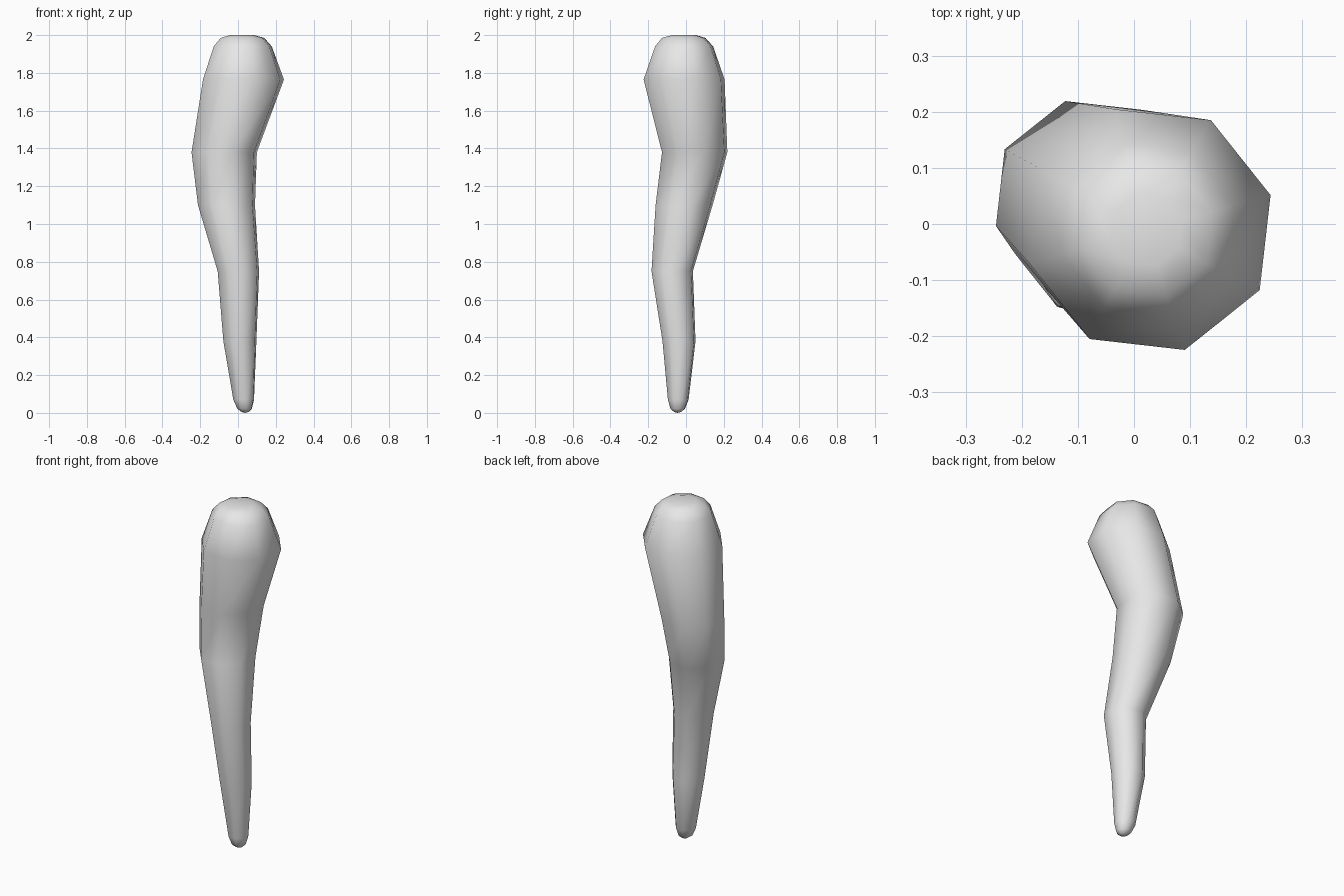
import bpy, bmesh
from math import cos, sin, radians, tau

cube = bpy.data.objects.get("Cube")
if cube:
    bpy.data.objects.remove(cube, do_unlink=True)

SIDES = 8
TWIST = radians(16)

# Cross-sections from tip to head: height, centre x, centre y, radius
SECTIONS = [
    (0.005, 0.038, -0.044, 0.020),
    (0.022, 0.035, -0.044, 0.040),
    (0.07, 0.030, -0.041, 0.057),
    (0.38, 0.010, -0.037, 0.091),
    (0.75, 0.002, -0.073, 0.114),
    (1.10, -0.061, -0.010, 0.157),
    (1.38, -0.073, 0.046, 0.180),
    (1.765, 0.029, -0.010, 0.223),
    (1.94, 0.025, -0.010, 0.160),
    (1.985, 0.024, -0.012, 0.120),
    (2.0, 0.022, -0.010, 0.066),
]

# Plain grey surface
grey = bpy.data.materials.new("plain grey")
grey.use_nodes = True
colour = (0.8, 0.8, 0.8, 1)
grey.diffuse_color = colour
grey.node_tree.nodes["Principled BSDF"].inputs["Base Color"].default_value = colour

# Bent, tapering shaft lofted through the octagonal sections
bm = bmesh.new()
rings = []
for z, cx, cy, r in SECTIONS:
    angles = [TWIST + tau * i / SIDES for i in range(SIDES)]
    rings.append([bm.verts.new((cx + r * cos(a), cy + r * sin(a), z)) for a in angles])
for low, high in zip(rings, rings[1:]):
    for i in range(SIDES):
        j = (i + 1) % SIDES
        bm.faces.new((low[i], low[j], high[j], high[i]))

# Closed tip and flat head
tip = bm.verts.new((0.038, -0.044, 0))
for i in range(SIDES):
    bm.faces.new((tip, rings[0][(i + 1) % SIDES], rings[0][i]))
bm.faces.new(rings[-1])

bmesh.ops.recalc_face_normals(bm, faces=bm.faces)
for face in bm.faces:
    face.smooth = True

mesh = bpy.data.meshes.new("bent_club")
bm.to_mesh(mesh)
bm.free()
mesh.materials.append(grey)
club = bpy.data.objects.new("bent_club", mesh)
bpy.context.collection.objects.link(club)
